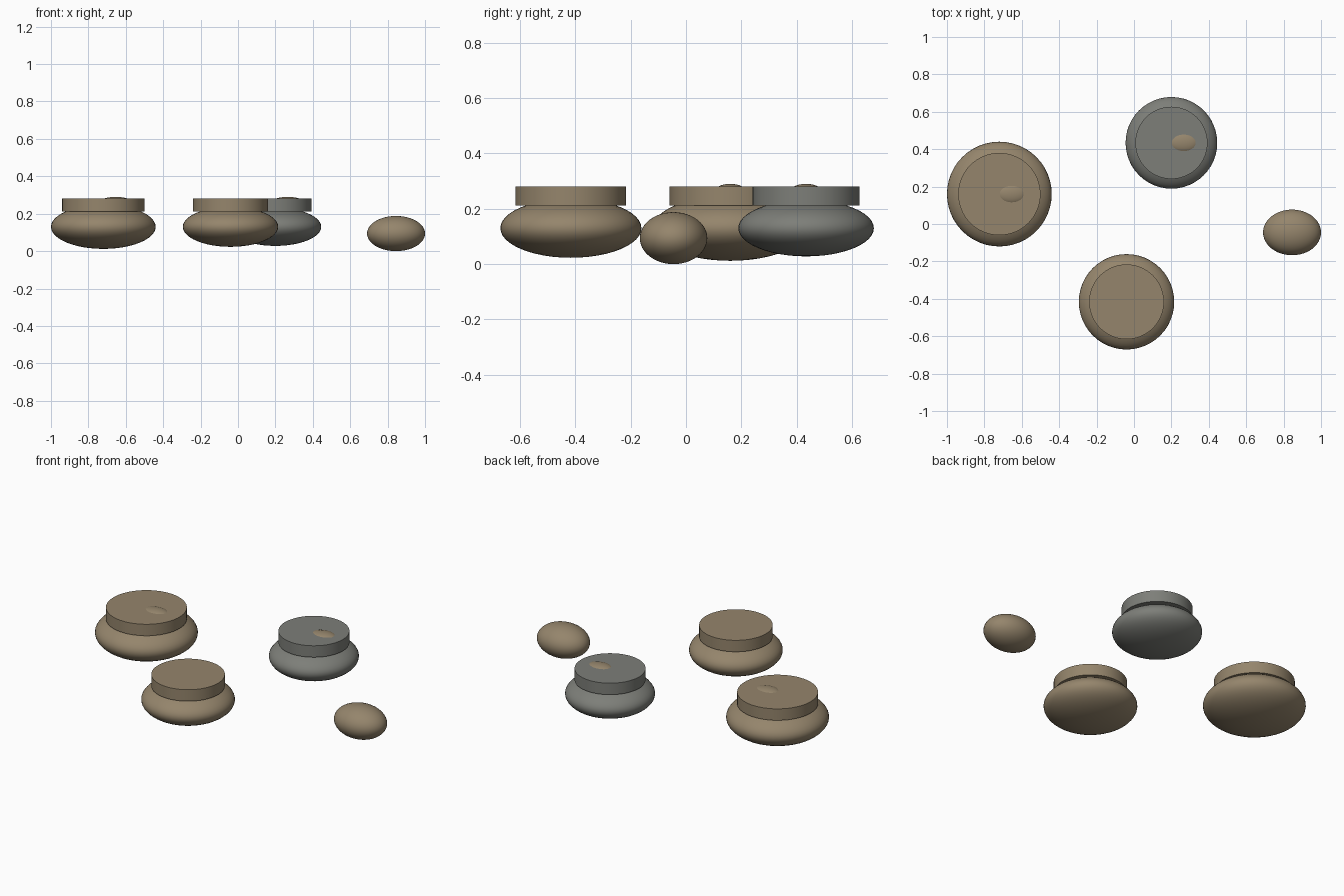
import bpy

cube = bpy.data.objects.get("Cube")
if cube:
    bpy.data.objects.remove(cube, do_unlink=True)


def material(name, color):
    mat = bpy.data.materials.new(name)
    mat.use_nodes = True
    mat.diffuse_color = (*color, 1)
    mat.node_tree.nodes["Principled BSDF"].inputs["Base Color"].default_value = (*color, 1)
    return mat


BROWN = material("brown stone", (0.30, 0.235, 0.15))
GREY = material("grey stone", (0.205, 0.21, 0.19))


def finish(name, mat):
    obj = bpy.context.object
    obj.name = name
    obj.data.materials.append(mat)
    bpy.ops.object.transform_apply(location=False, rotation=False, scale=True)
    bpy.ops.object.shade_smooth_by_angle()
    return obj


def ellipsoid(name, center, radii, mat):
    bpy.ops.mesh.primitive_uv_sphere_add(segments=48, ring_count=24, location=center)
    bpy.context.object.scale = radii
    return finish(name, mat)


def disc(name, x, y, radius, bottom, top, mat):
    bpy.ops.mesh.primitive_cylinder_add(vertices=64, radius=radius, depth=top - bottom,
                                        location=(x, y, (bottom + top) / 2))
    return finish(name, mat)


# Stepping stones: squashed boulder with a flat round cap
stones = [
    ("large_stone", -0.72, 0.16, 0.28, 0.118, 0.22, BROWN, True),
    ("front_stone", -0.04, -0.416, 0.255, 0.107, 0.20, BROWN, False),
    ("grey_stone", 0.2, 0.434, 0.245, 0.102, 0.193, GREY, True),
]
for name, x, y, radius, height, cap, mat, pebble in stones:
    ellipsoid(name + "_body", (x, y, 0.13), (radius, radius, height), mat)
    disc(name + "_cap", x, y, cap, 0.211, 0.28, mat)
    # Pebble half sunk in the cap
    if pebble:
        ellipsoid(name + "_pebble", (x + 0.066, y, 0.265), (0.08, 0.055, 0.025), BROWN)

# Loose rock lying apart
ellipsoid("loose_rock", (0.845, -0.045, 0.094), (0.155, 0.122, 0.094), BROWN)
